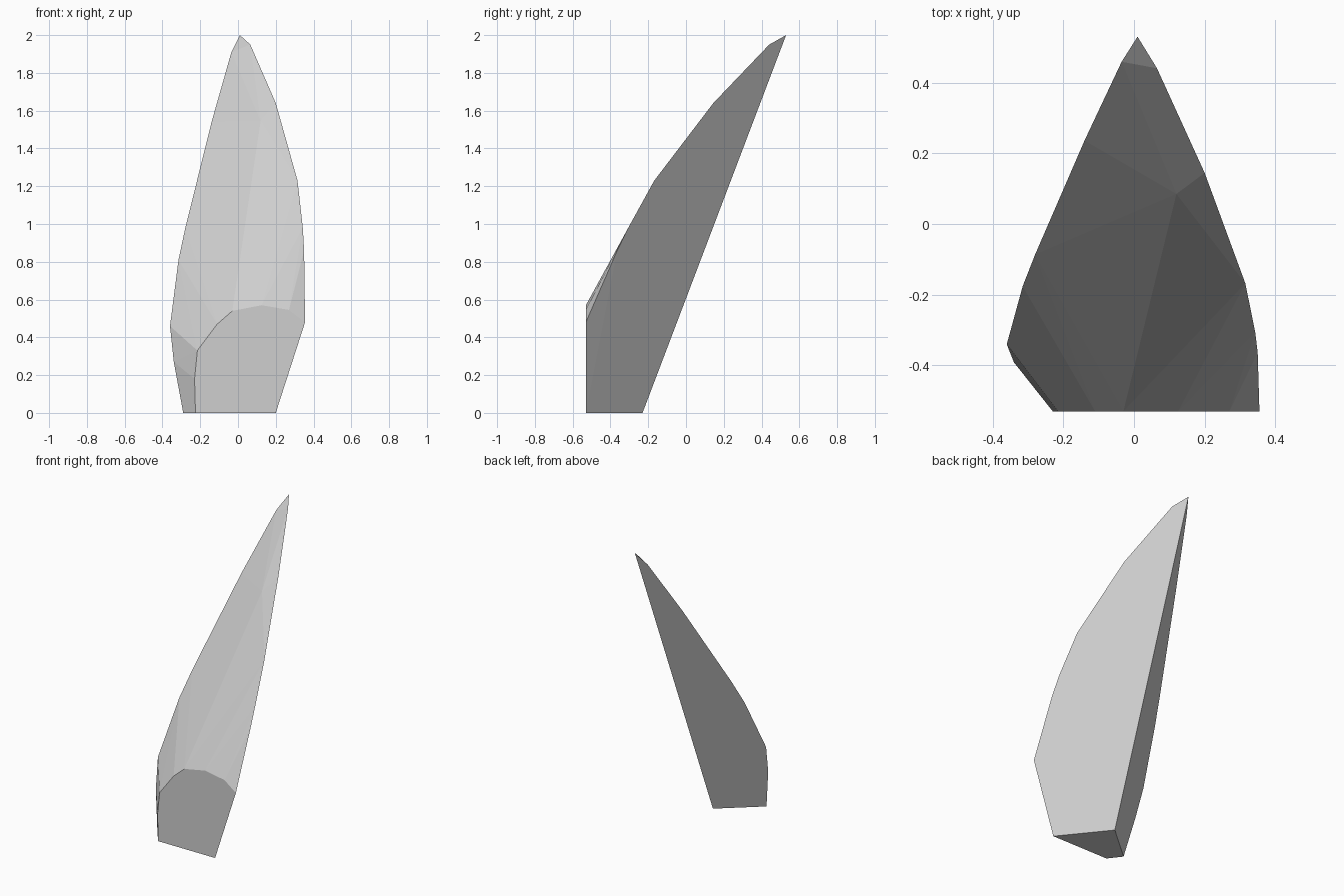
import bpy, bmesh, math
from mathutils import Vector

if "Cube" in bpy.data.objects:
    bpy.data.objects.remove(bpy.data.objects["Cube"])

# Main corners: tip, the foot of the straight back ridge, and the foot of each side
tip = Vector((0.01, 0.53, 2.0))
ridge = Vector((-0.04, -0.23, 0))
right_foot = Vector((0.20, -0.53, 0))
left_foot = Vector((-0.29, -0.445, 0))


def on_plane(outline, foot):
    """Lift an (x, z) outline onto the flat side through ridge, foot and tip."""
    n = (foot - ridge).cross(tip - ridge)
    return [Vector((x, ridge.y - (n.x * (x - ridge.x) + n.z * z) / n.y, z)) for x, z in outline]


# Edges of the two flat broken sides
left = on_plane([(-0.34, 0.27), (-0.36, 0.46), (-0.315, 0.81), (-0.28, 0.975),
                 (-0.22, 1.22), (-0.14, 1.54), (-0.035, 1.91)], left_foot)
right = on_plane([(0.35, 0.86), (0.343, 0.98), (0.315, 1.23),
                  (0.20, 1.64), (0.065, 1.95)], right_foot)

# Flat front cut
front = [Vector((x, -0.53, z)) for x, z in
         [(-0.225, 0), (-0.23, 0.18), (-0.215, 0.33), (-0.11, 0.47), (-0.03, 0.54),
          (0.125, 0.57), (0.27, 0.545), (0.355, 0.48)]]

# Small bulge on the upper face
bulge = [Vector((0.12, 0.085, 1.545))]

# Shard as the convex hull of its outlines
bm = bmesh.new()
for p in [tip, ridge, right_foot, left_foot] + left + right + front + bulge:
    bm.verts.new(p)
res = bmesh.ops.convex_hull(bm, input=bm.verts[:])
loose = [v for v in bm.verts if not v.link_faces]
bmesh.ops.delete(bm, geom=loose, context='VERTS')
bmesh.ops.dissolve_limit(bm, angle_limit=math.radians(0.5), verts=bm.verts[:], edges=bm.edges[:])
bmesh.ops.recalc_face_normals(bm, faces=bm.faces[:])
mesh = bpy.data.meshes.new("stone_shard")
bm.to_mesh(mesh)
bm.free()

# Single stone colour
stone = bpy.data.materials.new("light_grey_stone")
stone.diffuse_color = (0.62, 0.62, 0.62, 1)
stone.use_nodes = True
stone.node_tree.nodes["Principled BSDF"].inputs["Base Color"].default_value = stone.diffuse_color
mesh.materials.append(stone)
shard = bpy.data.objects.new("stone_shard", mesh)
bpy.context.collection.objects.link(shard)
